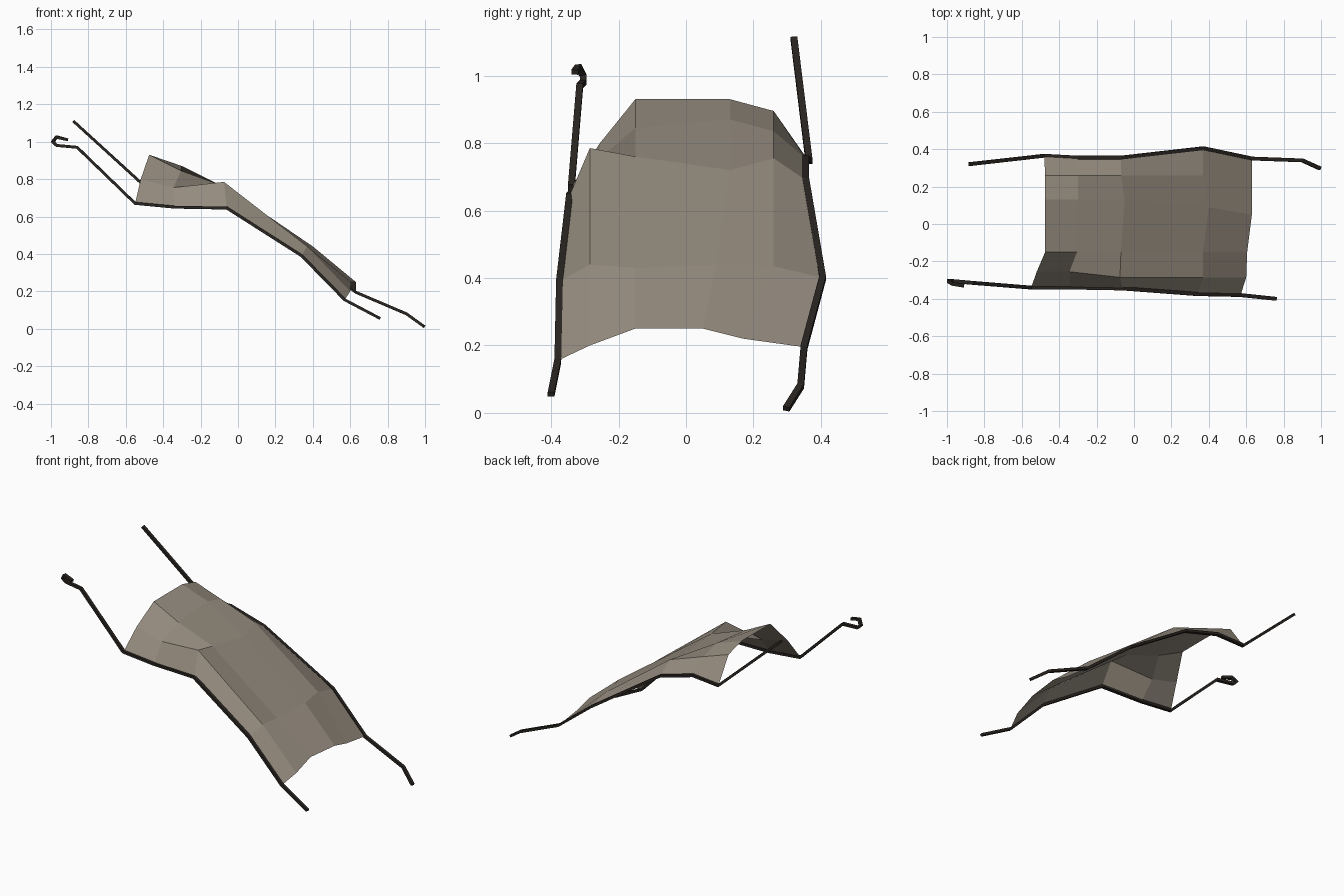
import bpy, bmesh
from mathutils import Vector

if "Cube" in bpy.data.objects:
    bpy.data.objects.remove(bpy.data.objects["Cube"])


def material(name, color):
    m = bpy.data.materials.new(name)
    m.diffuse_color = (*color, 1)
    m.use_nodes = True
    m.node_tree.nodes["Principled BSDF"].inputs["Base Color"].default_value = m.diffuse_color
    return m


def finish(name, bm, mat):
    me = bpy.data.meshes.new(name)
    bm.to_mesh(me)
    bm.free()
    ob = bpy.data.objects.new(name, me)
    ob.data.materials.append(mat)
    bpy.context.collection.objects.link(ob)
    return ob


def rope(name, points, mat, width=0.02, thick=0.015):
    """Sweep a four-sided section along a path, mitred at the bends."""
    pts = [Vector(p) for p in points]
    bm = bmesh.new()
    rings = []
    for i, p in enumerate(pts):
        a = (p - pts[i - 1]).normalized() if i else None
        b = (pts[i + 1] - p).normalized() if i < len(pts) - 1 else None
        t = ((a or b) + (b or a)).normalized()
        side = Vector((0, 1, 0))
        side = (side - t * side.dot(t)).normalized()
        up = t.cross(side)
        miter = 1 / max(0.6, t.dot(a or b))
        rings.append([bm.verts.new(p + side * sx * width / 2 + up * sz * miter * thick / 2)
                      for sx, sz in ((-1, -1), (1, -1), (1, 1), (-1, 1))])
    for r, s in zip(rings, rings[1:]):
        for k in range(4):
            bm.faces.new((r[k], r[(k + 1) % 4], s[(k + 1) % 4], s[k]))
    bm.faces.new(rings[0][::-1])
    bm.faces.new(rings[-1])
    bmesh.ops.recalc_face_normals(bm, faces=bm.faces)
    return finish(name, bm, mat)


cloth_mat = material("cloth", (0.30, 0.26, 0.21))
rope_mat = material("rope", (0.022, 0.018, 0.015))

# sagging cloth: cross-sections from the high end to the low end, front to back
sections = [
    [(-.55, -.34, .67), (-.52, -.255, .80), (-.475, -.15, .93),
     (-.475, .13, .93), (-.475, .26, .895), (-.48, .365, .745)],
    [(-.34, -.34, .65), (-.345, -.255, .755), (-.305, -.15, .845),
     (-.30, .13, .87), (-.30, .26, .835), (-.30, .355, .755)],
    [(-.06, -.345, .645), (-.075, -.285, .785), (-.07, -.15, .76),
     (-.05, .13, .72), (-.07, .26, .755), (-.07, .355, .69)],
    [(.34, -.375, .39), (.37, -.285, .44), (.37, -.15, .43),
     (.40, .09, .44), (.37, .26, .435), (.37, .405, .40)],
    [(.57, -.38, .155), (.60, -.285, .20), (.605, -.15, .25),
     (.63, .05, .25), (.63, .17, .22), (.63, .35, .195)],
]
bm = bmesh.new()
grid = [[bm.verts.new(p) for p in s] for s in sections]
for r, s in zip(grid, grid[1:]):
    for k in range(5):
        bm.faces.new((r[k], s[k], s[k + 1], r[k + 1]))
finish("cloth_sheet", bm, cloth_mat)

# ropes follow the two long hems and run on past the cloth
front_hem = [s[0] for s in sections]
back_hem = [s[-1] for s in sections]
rope("front_rope",
     [(-.91, -.33, 1.01), (-.97, -.32, 1.025), (-.99, -.305, 1.0), (-.97, -.305, .98),
      (-.86, -.315, .97)] + front_hem + [(.76, -.40, .055)], rope_mat)
rope("back_rope",
     [(-.88, .32, 1.11)] + back_hem + [(.90, .34, .08), (.995, .297, .012)], rope_mat)
